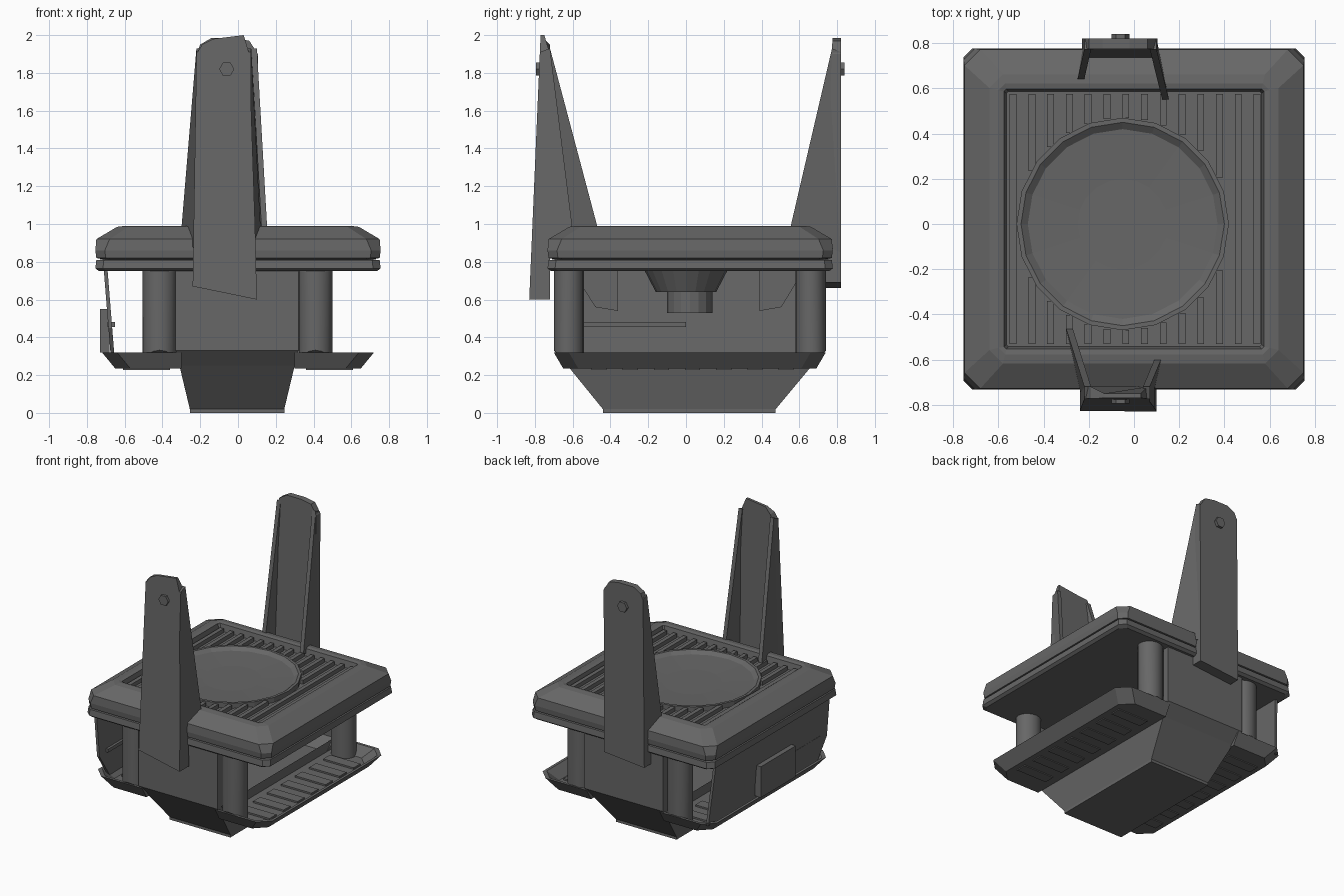
import bpy, bmesh
from math import cos, sin, pi, sqrt

if "Cube" in bpy.data.objects:
    bpy.data.objects.remove(bpy.data.objects["Cube"])

CY = 0.022  # middle of the deck in y
DARK = bpy.data.materials.new("dark_metal")
DARK.diffuse_color = (0.135, 0.135, 0.135, 1)
DARK.use_nodes = True
DARK.node_tree.nodes["Principled BSDF"].inputs["Base Color"].default_value = DARK.diffuse_color


def loft(name, rings, cap_start=True, cap_end=True):
    """Skin a list of equal-length closed point rings."""
    bm = bmesh.new()
    vs = [[bm.verts.new(p) for p in r] for r in rings]
    n = len(rings[0])
    for a, b in zip(vs, vs[1:]):
        for i in range(n):
            j = (i + 1) % n
            bm.faces.new((a[i], a[j], b[j], b[i]))
    if cap_start:
        bm.faces.new(vs[0][::-1])
    if cap_end:
        bm.faces.new(vs[-1])
    bmesh.ops.recalc_face_normals(bm, faces=bm.faces)
    me = bpy.data.meshes.new(name)
    bm.to_mesh(me)
    bm.free()
    me.materials.append(DARK)
    ob = bpy.data.objects.new(name, me)
    bpy.context.collection.objects.link(ob)
    return ob


def rect(x0, x1, y0, y1, z, c=0.0):
    """Rectangle ring, with cut corners when c > 0."""
    if c == 0:
        return [(x0, y0, z), (x1, y0, z), (x1, y1, z), (x0, y1, z)]
    return [(x0 + c, y0, z), (x1 - c, y0, z), (x1, y0 + c, z), (x1, y1 - c, z),
            (x1 - c, y1, z), (x0 + c, y1, z), (x0, y1 - c, z), (x0, y0 + c, z)]


def box(name, x0, x1, y0, y1, z0, z1):
    return loft(name, [rect(x0, x1, y0, y1, z0), rect(x0, x1, y0, y1, z1)])


def square(h, z, c):
    return rect(-h, h, CY - h, CY + h, z, c)


def disc(cx, cy, rx, ry, z, n):
    return [(cx + rx * cos(2 * pi * i / n), cy + ry * sin(2 * pi * i / n), z) for i in range(n)]


# Deck: bevelled slab with a recessed centre, and a thin flange beneath
loft("deck_slab", [square(h, z, c) for h, z, c in (
    (0.70, 0.81, 0.04), (0.75, 0.82, 0.05), (0.755, 0.86, 0.05), (0.75, 0.92, 0.07),
    (0.64, 0.985, 0.06), (0.60, 0.99, 0.03), (0.575, 0.985, 0.01), (0.565, 0.935, 0.01))], False)
loft("deck_flange", [square(h, z, 0.04) for h, z in (
    (0.735, 0.75), (0.755, 0.765), (0.75, 0.81), (0.70, 0.812))], True, False)

# Round bowl in the recess
DX, DR = -0.05, 0.47
loft("deck_bowl", [disc(DX, 0, r, r, z, 20) for r, z in (
    (DR, 0.93), (DR, 0.972), (DR - 0.02, 0.972), (DR - 0.05, 0.95), (0.2, 0.94))], False)

# Grille slats around the bowl
for k in range(14):
    x = -0.55 + k * 0.083
    d = abs(x + 0.01 - DX)
    edge = sqrt(max(DR * DR - d * d, 0)) if d < DR else 0
    spans = [(-0.53, -edge), (edge, 0.575)] if edge else [(-0.53, 0.575)]
    for y0, y1 in spans:
        if y1 - y0 > 0.03:
            box("grille_slat", x, x + 0.03, y0, y1, 0.93, 0.965)

# Hull tapering to the ground, and the end walls that carry the deck
loft("hull", [rect(-0.255, 0.245, -0.44, 0.475, 0.0), rect(-0.255, 0.245, -0.44, 0.475, 0.02),
              rect(-0.31, 0.30, -0.627, 0.667, 0.25)])
for name, out, low, t in (("front_wall", -0.70, -0.627, 0.05), ("rear_wall", 0.74, 0.667, -0.05)):
    loft(name, [rect(-0.31, 0.30, low, low + t, 0.25), rect(-0.33, 0.32, out, out + t, 0.33),
                rect(-0.33, 0.32, out, out + t, 0.76)])

# Four corner pillars with slanted feet
for x in (-0.415, 0.41):
    for y in (-0.62, 0.66):
        foot = [(px, py, 0.24 + max(0, abs(py - CY) - 0.63))
                for px, py, _ in disc(x, y, 0.09, 0.08, 0, 16)]
        p = loft("corner_pillar", [foot, disc(x, y, 0.09, 0.08, 0.77, 16)])
        bpy.context.view_layer.objects.active = p
        p.select_set(True)
        bpy.ops.object.shade_smooth_by_angle()
        p.select_set(False)

# Side trays: thin floor with sloped rim and cross ribs
for s in (-1, 1):
    def tray_ring(x1, y0, y1, z, c=0.08):
        return [(s * 0.30, y0, z), (s * (x1 - c), y0, z), (s * x1, y0 + c, z),
                (s * x1, y1 - c, z), (s * (x1 - c), y1, z), (s * 0.30, y1, z)]
    loft("side_tray", [tray_ring(0.65, -0.65, 0.69, 0.235), tray_ring(0.72, -0.70, 0.74, 0.32),
                       tray_ring(0.70, -0.68, 0.72, 0.32), tray_ring(0.63, -0.63, 0.67, 0.25)][::1])
    for k in range(7):
        y = -0.5 + k * 0.165
        xs = sorted((s * 0.36, s * 0.61))
        box("tray_rib", xs[0], xs[1], y, y + 0.08, 0.228, 0.262)

# Left side panel with a raised hatch
panel = [(0.66, 0.75), (0.70, 0.30), (-0.58, 0.28), (-0.68, 0.45), (-0.68, 0.75)]


def panel_x(z):
    return -0.70 + (0.75 - z) * 0.08


loft("side_panel", [[(panel_x(z) + o, y, z) for y, z in panel] for o in (-0.01, 0.01)])
loft("side_hatch", [[(x, y, z) for y, z in ((-0.25, 0.32), (0.16, 0.32), (0.16, 0.55), (-0.25, 0.55))]
                    for x in (-0.73, -0.68)])

# Fittings under the deck: knob on a round boss, brackets and a rail on the panel
loft("under_deck_boss", [disc(DX, 0, r, r, z, 20) for r, z in ((0.16, 0.64), (0.22, 0.755))])
loft("under_deck_knob", [disc(DX, 0.02, 0.12, 0.12, z, 16) for z in (0.53, 0.65)])
for y0, y1 in ((-0.60, -0.36), (0.62, 0.39)):
    loft("deck_bracket", [[(x, y, z) for y, z in ((y0, 0.75), (y1, 0.75), (y1, 0.54), ((y0 + y1) / 2, 0.56))]
                          for x in (-0.30, -0.25)])
box("panel_rail", -0.69, -0.65, -0.60, 0.0, 0.455, 0.48)


# Upright fins: tall tapered plate, two flared flanges, a bolt near the top
def fin(name, outline, outer, inner, flanges, bolt):
    loft(name + "_plate", [[(x, f(z), z) for x, z in outline] for f in (outer, inner)])
    for top, foot, t in flanges:
        side = [(top, outer(1.91), 1.91), (top, inner(1.93), 1.93),
                (foot[0], foot[1], 0.97), (top, outer(0.85), 0.85)]
        loft(name + "_flange", [[(x + o, y, z) for x, y, z in side] for o in (0, t)])
    loft(name + "_bolt", [[(-0.06 + 0.04 * cos(i * pi / 3), y, 1.82 + 0.04 * sin(i * pi / 3)) for i in range(6)]
                          for y in bolt])


fin("front_fin",
    [(-0.24, 0.67), (0.10, 0.60), (0.09, 1.0), (0.06, 1.9), (0.03, 2.0), (-0.13, 1.98), (-0.19, 1.95), (-0.22, 1.9)],
    lambda z: -0.83 + (z - 0.6) * 0.043,
    lambda z: -0.72 if z < 1.96 else -0.75,
    [(-0.22, (-0.30, -0.465), 0.03), (0.07, (0.12, -0.60), -0.03)], (-0.795, -0.76))
fin("rear_fin",
    [(-0.23, 0.66), (0.10, 0.69), (0.105, 1.9), (0.06, 1.97), (-0.02, 1.985), (-0.14, 1.985), (-0.2, 1.95), (-0.22, 1.9)],
    lambda z: 0.82,
    lambda z: 0.72 + (z - 0.6) * 0.04,
    [(-0.22, (-0.25, 0.64), 0.03), (0.10, (0.155, 0.55), -0.03)], (0.79, 0.84))
